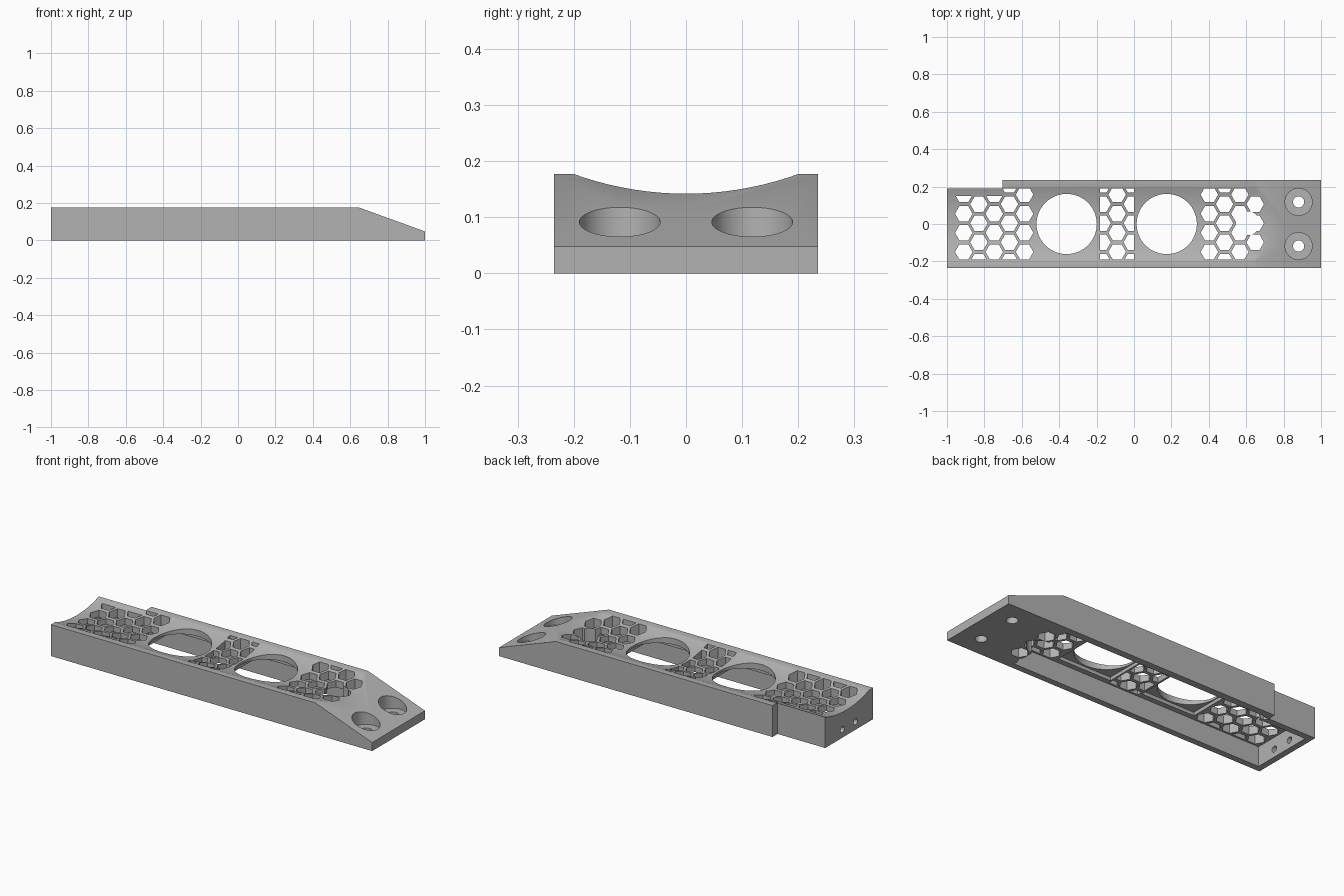
import bpy, bmesh, math
from mathutils import Vector, Matrix

if "Cube" in bpy.data.objects:
    bpy.data.objects.remove(bpy.data.objects["Cube"], do_unlink=True)

grey = bpy.data.materials.new("plain grey")
grey.use_nodes = True
colour = (0.45, 0.45, 0.45, 1)
grey.diffuse_color = colour
grey.node_tree.nodes["Principled BSDF"].inputs["Base Color"].default_value = colour


def finish(bm, name):
    bmesh.ops.recalc_face_normals(bm, faces=bm.faces)
    mesh = bpy.data.meshes.new(name)
    bm.to_mesh(mesh)
    bm.free()
    obj = bpy.data.objects.new(name, mesh)
    bpy.context.collection.objects.link(obj)
    mesh.materials.append(grey)
    return obj


def prism(name, points, offset):
    """Extrude one flat outline along an offset."""
    bm = bmesh.new()
    face = bm.faces.new([bm.verts.new(p) for p in points])
    extrude(bm, [face], offset)
    return finish(bm, name)


def extrude(bm, faces, offset):
    new = bmesh.ops.extrude_face_region(bm, geom=faces)["geom"]
    verts = [g for g in new if isinstance(g, bmesh.types.BMVert)]
    bmesh.ops.translate(bm, verts=verts, vec=Vector(offset))


def box(name, x0, x1, y0, y1, z0, z1):
    return prism(name, [(x0, y0, z0), (x1, y0, z0), (x1, y1, z0), (x0, y1, z0)],
                 (0, 0, z1 - z0))


def rod(name, centre, radius, depth, axis="Z", sides=64):
    bm = bmesh.new()
    turn = Matrix.Rotation(math.pi / 2, 4, "Y") if axis == "X" else Matrix()
    bmesh.ops.create_cone(bm, cap_ends=True, segments=sides, radius1=radius, radius2=radius,
                          depth=depth, matrix=Matrix.Translation(centre) @ turn)
    return finish(bm, name)


def honeycomb(name, columns, x_lim, y_lim):
    """Hexagonal prisms, trimmed to a rectangle; columns are (x, staggered)."""
    bm = bmesh.new()
    r = 0.047
    for x, staggered in columns:
        for row in range(5):
            y = (0.208 if staggered else 0.157) - 0.102 * row
            bm.faces.new([bm.verts.new((x + r * math.cos(k * math.pi / 3),
                                        y + r * math.sin(k * math.pi / 3), -0.1))
                          for k in range(6)])
    for axis, lim in ((0, x_lim), (1, y_lim)):
        for side, value in zip((-1, 1), lim):
            co, no = Vector(), Vector()
            co[axis], no[axis] = value, side
            bmesh.ops.bisect_plane(bm, geom=bm.verts[:] + bm.edges[:] + bm.faces[:],
                                   plane_co=co, plane_no=no, clear_outer=True)
    extrude(bm, bm.faces[:], (0, 0, 0.5))
    return finish(bm, name)


# Wedge-ended body
W, H = 0.235, 0.177
body = prism("bracket_body", [(-1, -W, 0), (1, -W, 0), (1, -W, 0.048), (0.645, -W, H),
                              (-1, -W, H)], (0, 2 * W, 0))

# Corner notch, hollow groove along the top and underside cavity
cutters = [
    box("corner_notch", -1.1, -0.703, 0.19, 0.4, -0.1, 0.4),
    rod("top_groove", (0, 0, 0.142 + 0.589), 0.589, 3, "X", 160),
    prism("cavity", [(-0.965, -0.2, -0.1), (0.6, -0.2, -0.1), (0.6, 0.195, -0.1),
                     (-0.67, 0.195, -0.1), (-0.67, 0.155, -0.1), (-0.965, 0.155, -0.1)],
          (0, 0, 0.211)),
]

# Two round openings, each with a square recess below
for x in (-0.36, 0.175):
    cutters.append(box("square_recess", x - 0.166, x + 0.166, -0.17, 0.17, 0.05, 0.13))
    cutters.append(rod("round_opening", (x, 0, 0.1), 0.161, 0.6))

# Honeycomb vents
cutters += [
    honeycomb("end_vents", [(-0.91, 0), (-0.829, 1), (-0.747, 0)], (-2, 2), (-0.19, 0.151)),
    honeycomb("rear_vents", [(-0.666, 1), (-0.585, 0)], (-2, 2), (-0.19, 0.19)),
    honeycomb("middle_vents", [(-0.171, 1), (-0.09, 0), (-0.009, 1)],
              (-0.183, 0), (-0.19, 0.19)),
    honeycomb("front_vents", [(0.403, 0), (0.484, 1), (0.566, 0)], (-2, 2), (-0.19, 0.19)),
    honeycomb("wedge_vents", [(0.648, 1)], (-2, 2), (-0.15, 0.15)),
    rod("cable_hole", (0.608, 0.004, 0.1), 0.064, 0.6, sides=32),
]

# Counterbored screw holes in the wedge, and small holes in the end wall
for side in (-1, 1):
    cutters.append(rod("screw_head_seat", (0.88, side * 0.118, 0.24), 0.072, 0.4))
    cutters.append(rod("screw_hole", (0.88, side * 0.118, 0.1), 0.03, 0.6, sides=32))
    cutters.append(rod("end_hole", (-1, -0.022 + side * 0.058, 0.045), 0.017, 0.2, "X", 24))

bpy.context.view_layer.objects.active = body
for cutter in cutters:
    cutter.hide_render = True
    mod = body.modifiers.new(cutter.name, "BOOLEAN")
    mod.operation, mod.solver, mod.object = "DIFFERENCE", "EXACT", cutter
    bpy.ops.object.modifier_apply(modifier=mod.name)
    bpy.data.objects.remove(cutter, do_unlink=True)

bpy.ops.object.select_all(action="DESELECT")
body.select_set(True)
bpy.ops.object.shade_smooth_by_angle(angle=math.radians(25))
